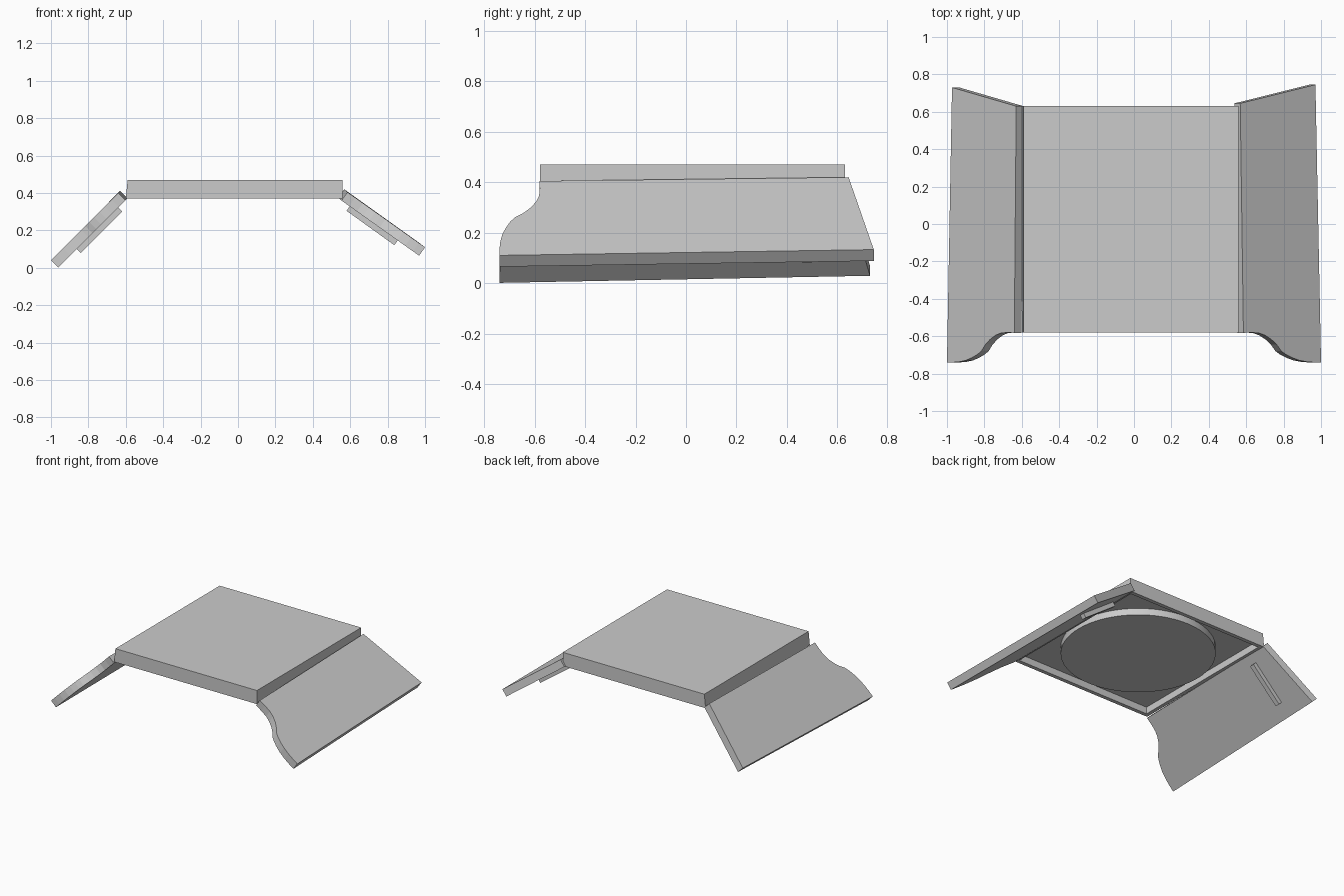
import bpy, bmesh, math
from mathutils import Vector, Matrix

if "Cube" in bpy.data.objects:
    bpy.data.objects.remove(bpy.data.objects["Cube"])


def finish(bm, name):
    bmesh.ops.recalc_face_normals(bm, faces=bm.faces)
    me = bpy.data.meshes.new(name)
    bm.to_mesh(me)
    bm.free()
    ob = bpy.data.objects.new(name, me)
    bpy.context.collection.objects.link(ob)
    return ob


# Central panel with a shallow tray recess underneath
bm = bmesh.new()
bmesh.ops.create_cube(bm, size=1, matrix=Matrix.Translation((-0.015, 0.025, 0.42))
                      @ Matrix.Diagonal((1.15, 1.21, 0.1, 1)))
for v in bm.verts:
    if v.co.x < 0 and v.co.z < 0.42:
        v.co.x -= 0.01
bm.normal_update()
under = min(bm.faces, key=lambda f: f.calc_center_median().z)
bmesh.ops.inset_region(bm, faces=[under], thickness=0.04)
bmesh.ops.inset_region(bm, faces=[under], thickness=0.0005, depth=-0.05)
finish(bm, "centre_panel")

# Round boss inside the recess
bpy.ops.mesh.primitive_cylinder_add(vertices=64, radius=0.515, depth=0.05,
                                    location=(-0.015, 0.025, 0.396))
disc = bpy.context.object
disc.name = "round_boss"
bpy.ops.object.shade_smooth_by_angle()

# S-shaped front edge shared by both wings: (fraction down the slope, y)
FRONT = [(0, -0.582), (0.1, -0.58), (0.2, -0.583), (0.28, -0.595), (0.36, -0.617),
         (0.43, -0.645), (0.49, -0.68), (0.55, -0.698), (0.63, -0.715), (0.72, -0.729),
         (0.82, -0.737), (0.92, -0.74), (1, -0.74)]


# Sloping wing: top-surface (x, z) at the front and (x, y, z) at the back
def wing(name, front_in, front_out, back_in, back_out, thick=0.055):
    a, b = Vector(front_in), Vector(front_out)
    pts = []
    for t, y in FRONT:
        p = a.lerp(b, t)
        pts.append(Vector((p.x, y, p.y)))
    pts += [Vector(back_out), Vector(back_in)]
    d = (b - a).normalized()
    n = Vector((d.y, 0, -d.x))
    if n.z > 0:
        n = -n
    bm = bmesh.new()
    face = bm.faces.new([bm.verts.new(p) for p in pts])
    ext = bmesh.ops.extrude_face_region(bm, geom=[face])
    bmesh.ops.translate(bm, vec=n * thick,
                        verts=[g for g in ext["geom"] if isinstance(g, bmesh.types.BMVert)])
    finish(bm, name)


wing("left_wing", (-0.64, 0.40), (-1.0, 0.04), (-0.63, 0.63, 0.412), (-0.973, 0.73, 0.068))
wing("right_wing", (0.585, 0.405), (1.0, 0.11), (0.568, 0.645, 0.42), (0.97, 0.745, 0.133))


# Thin support ribs under the wings, near the back
def rib(name, x, z, angle):
    bpy.ops.mesh.primitive_cube_add(size=1, location=(x, 0.48, z),
                                    rotation=(0, math.radians(angle), 0))
    ob = bpy.context.object
    ob.name = name
    ob.scale = (0.315, 0.035, 0.034)


rib("left_rib", -0.742, 0.203, -45)
rib("right_rib", 0.718, 0.227, 35.7)
